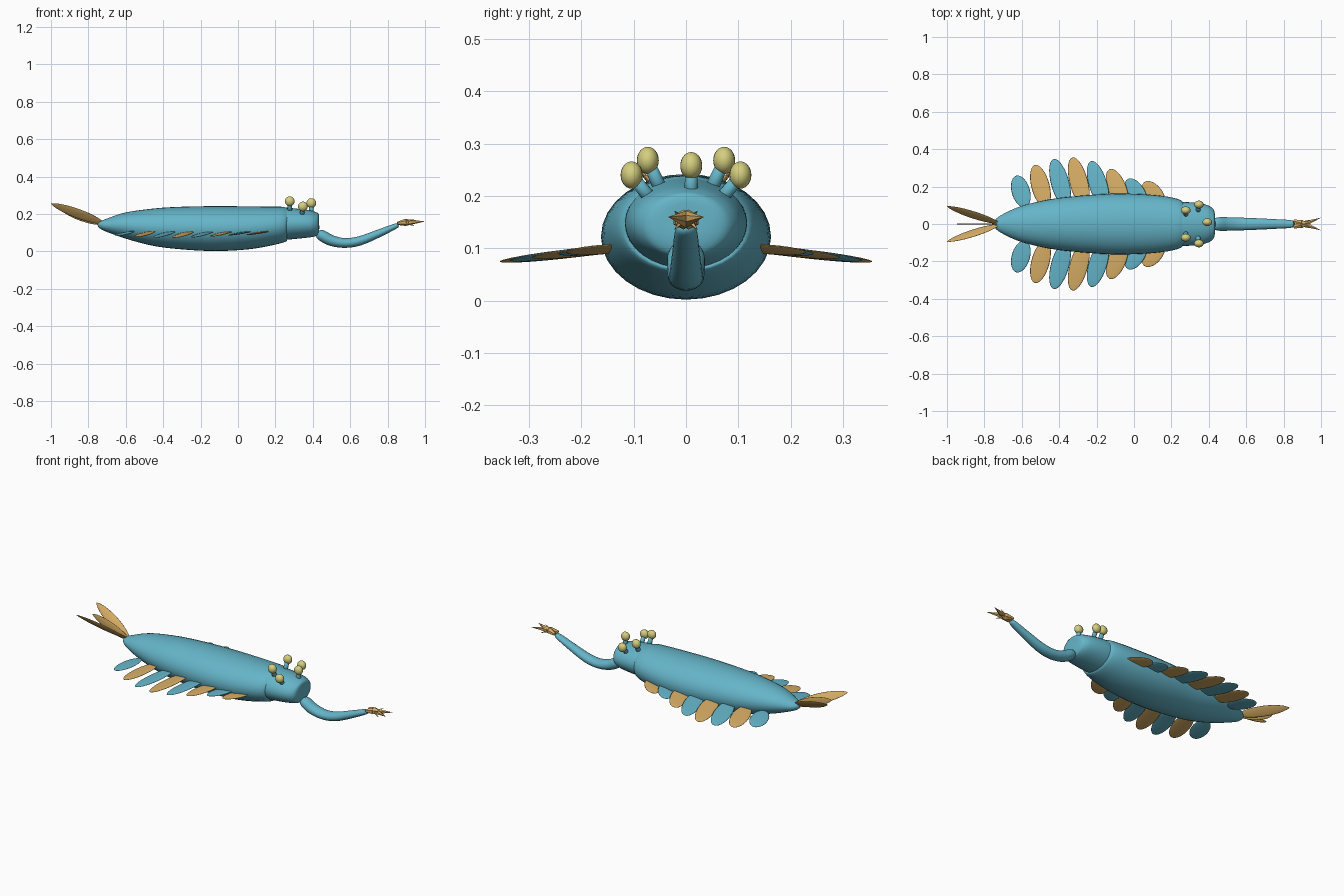
import bpy, bmesh, math
from mathutils import Vector, Matrix

if "Cube" in bpy.data.objects:
    bpy.data.objects.remove(bpy.data.objects["Cube"])


def material(name, rgb):
    m = bpy.data.materials.new(name)
    m.use_nodes = True
    m.diffuse_color = (*rgb, 1)
    bsdf = m.node_tree.nodes["Principled BSDF"]
    bsdf.inputs["Base Color"].default_value = (*rgb, 1)
    bsdf.inputs["Roughness"].default_value = 0.7
    return m


BLUE = material("sea blue", (0.13, 0.46, 0.58))
TAN = material("warm tan", (0.68, 0.42, 0.13))
YELLOW = material("pale yellow", (0.66, 0.62, 0.21))


def finish(name, bm, mat, smooth=True):
    bmesh.ops.recalc_face_normals(bm, faces=bm.faces)
    for f in bm.faces:
        f.smooth = smooth
    mesh = bpy.data.meshes.new(name)
    bm.to_mesh(mesh)
    bm.free()
    mesh.materials.append(mat)
    ob = bpy.data.objects.new(name, mesh)
    bpy.context.collection.objects.link(ob)
    return ob


def refine(stations, steps):
    """Catmull-Rom interpolation of the stations."""
    pts = [Vector(s) for s in stations]
    out = []
    for i in range(len(pts) - 1):
        a, b, c, d = (pts[max(i - 1, 0)], pts[i], pts[i + 1],
                      pts[min(i + 2, len(pts) - 1)])
        for k in range(steps):
            t = k / steps
            out.append(b + (c - a) * t / 2 + (a - b * 2.5 + c * 2 - d / 2) * t * t
                       + (b * 3 - a - c * 3 + d) * t ** 3 / 2)
    return out + [pts[-1]]


def loft(name, stations, mat, steps=4, sides=32):
    """Skin elliptical rings; each station is x, z, half width, half height."""
    rows = refine(stations, steps)
    bm = bmesh.new()
    rings = []
    for i, (x, z, w, h) in enumerate(rows):
        p, q = rows[max(i - 1, 0)], rows[min(i + 1, len(rows) - 1)]
        t = Vector((q[0] - p[0], q[1] - p[1])).normalized()
        ring = []
        for k in range(sides):
            a = math.tau * k / sides
            up = math.sin(a) * h
            ring.append(bm.verts.new((x - t.y * up, math.cos(a) * w, z + t.x * up)))
        rings.append(ring)
    for r0, r1 in zip(rings, rings[1:]):
        for k in range(sides):
            n = (k + 1) % sides
            bm.faces.new((r0[k], r0[n], r1[n], r1[k]))
    bm.faces.new(rings[0])
    bm.faces.new(rings[-1])
    return finish(name, bm, mat)


def leaf(name, base, tip, side, half_width, half_thick, mat, taper=0.0):
    """Flattened ellipsoid from base to tip, spread along the side direction."""
    base, tip = Vector(base), Vector(tip)
    u = (tip - base).normalized()
    v = Vector(side)
    v = (v - u * v.dot(u)).normalized()
    n = u.cross(v)
    half = (tip - base).length / 2
    bm = bmesh.new()
    bmesh.ops.create_uvsphere(bm, u_segments=20, v_segments=14, radius=1)
    for vert in bm.verts:
        c = vert.co
        thin = max(1 - c.z * c.z, 0) ** (taper / 2)
        vert.co = ((base + tip) / 2 + u * c.z * half
                   + v * c.x * half_width * thin + n * c.y * half_thick * thin)
    return finish(name, bm, mat)


def spike(name, start, end, r0, r1, mat, sides, smooth):
    start, end = Vector(start), Vector(end)
    d = end - start
    bm = bmesh.new()
    bmesh.ops.create_cone(bm, cap_ends=True, segments=sides, radius1=r0, radius2=r1,
                          depth=d.length)
    rot = d.to_track_quat('Z', 'Y').to_matrix().to_4x4()
    bmesh.ops.transform(bm, matrix=Matrix.Translation((start + end) / 2) @ rot,
                        verts=bm.verts)
    return finish(name, bm, mat, smooth)


# Trunk and head
loft("body", [(-0.75, 0.144, 0.004, 0.004), (-0.74, 0.143, 0.025, 0.018),
              (-0.7, 0.14, 0.053, 0.036), (-0.6, 0.139, 0.097, 0.07),
              (-0.45, 0.13, 0.132, 0.1), (-0.3, 0.125, 0.15, 0.114),
              (-0.12, 0.122, 0.162, 0.12), (0.05, 0.126, 0.159, 0.115),
              (0.18, 0.137, 0.146, 0.103), (0.25, 0.147, 0.127, 0.092),
              (0.265, 0.147, 0.105, 0.075)], BLUE)
loft("head", [(0.235, 0.148, 0.117, 0.088), (0.3, 0.148, 0.116, 0.082),
              (0.37, 0.147, 0.107, 0.074), (0.41, 0.145, 0.092, 0.066),
              (0.43, 0.144, 0.066, 0.053), (0.434, 0.144, 0.005, 0.005)], BLUE)

# Trunk-like snout
loft("proboscis", [(0.424, 0.1, 0.006, 0.006), (0.432, 0.095, 0.028, 0.024),
                   (0.455, 0.081, 0.036, 0.03), (0.5, 0.058, 0.036, 0.029),
                   (0.57, 0.045, 0.034, 0.026), (0.65, 0.056, 0.031, 0.025),
                   (0.75, 0.095, 0.026, 0.021), (0.835, 0.132, 0.021, 0.015),
                   (0.855, 0.14, 0.012, 0.01), (0.857, 0.141, 0.002, 0.002)],
     BLUE, sides=24)

# Crossed grasping claw with barbs
for s, label in ((1, "left"), (-1, "right")):
    root = Vector((0.853, s * 0.016, 0.15))
    mid = Vector((0.895, s * 0.005, 0.155))
    end = Vector((1.0, -s * 0.034, 0.16))
    spike(label + "_claw_base", root, mid, 0.009, 0.019, TAN, 6, False)
    spike(label + "_claw_prong", mid, end, 0.019, 0.0, TAN, 6, False)
    for dz in (0.017, -0.02):
        spike(label + "_claw_barb", mid, mid + Vector((0.05, s * 0.018, dz)),
              0.009, 0.0, TAN, 4, False)

# Stalked eyes: x, y, z, and the stalk's foot
eyes = [(0.392, 0.01, 0.258, 0.392, 0.01, 0.19)]
for s in (1, -1):
    eyes += [(0.277, s * 0.073, 0.268, 0.277, s * 0.045, 0.205),
             (0.347, s * 0.104, 0.24, 0.34, s * 0.06, 0.185)]
for x, y, z, fx, fy, fz in eyes:
    spike("eye_stalk", (fx, fy, fz), (x, y, z), 0.014, 0.011, BLUE, 14, True)
    leaf("eye", (x, y, z - 0.026), (x, y, z + 0.026), (1, 0, 0), 0.026, 0.021, YELLOW)

# Swimming lobes: tip x, tip y, sweep from root to tip
lobes = [(-0.63, 0.258, 0.05), (-0.53, 0.315, 0.06), (-0.43, 0.347, 0.07),
         (-0.33, 0.356, 0.07), (-0.23, 0.336, 0.075), (-0.13, 0.293, 0.08),
         (-0.035, 0.24, 0.09), (0.055, 0.224, 0.1)]
for s, label in ((1, "left"), (-1, "right")):
    for i, (x, y, sweep) in enumerate(lobes):
        leaf(label + "_lobe", (x + sweep, s * 0.09, 0.106),
             (x, s * y, 0.106 - 0.12 * (y - 0.09)), (1, 0, 0.14),
             0.049, 0.005, TAN if i % 2 else BLUE)

# Tail fan
for s, label in ((1, "left"), (-1, "right")):
    leaf(label + "_tail_blade", (-0.71, 0, 0.147), (-1.0, s * 0.095, 0.256),
         (0, s * 0.6, 0.8), 0.03, 0.005, TAN, 0.4)
leaf("middle_tail_blade", (-0.71, 0, 0.145), (-0.96, 0, 0.236), (0, 0, 1),
     0.028, 0.004, TAN, 0.4)
